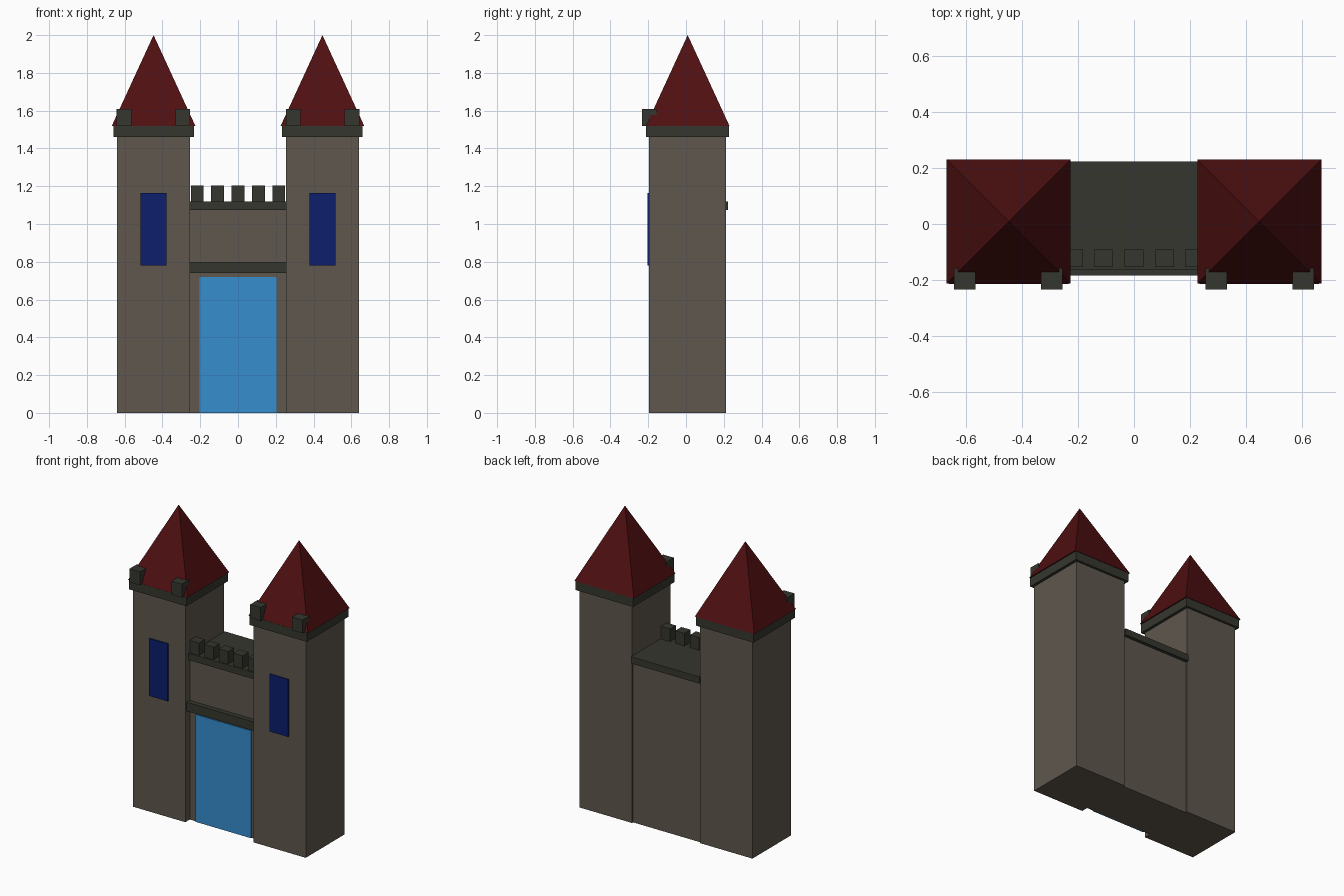
import bpy
import bmesh
from math import pi, sqrt
from mathutils import Matrix

cube = bpy.data.objects.get("Cube")
if cube:
    bpy.data.objects.remove(cube, do_unlink=True)


def material(name, color):
    mat = bpy.data.materials.new(name)
    mat.use_nodes = True
    rgba = (*color, 1)
    mat.diffuse_color = rgba
    bsdf = next(n for n in mat.node_tree.nodes if n.type == 'BSDF_PRINCIPLED')
    bsdf.inputs["Base Color"].default_value = rgba
    bsdf.inputs["Roughness"].default_value = 0.9
    return mat


STONE = material("warm grey stone", (0.115, 0.095, 0.077))
TRIM = material("dark stone trim", (0.037, 0.037, 0.028))
ROOF = material("deep red roof", (0.08, 0.005, 0.006))
DOOR = material("sky blue door", (0.037, 0.27, 0.62))
GLASS = material("navy window", (0.004, 0.013, 0.15))


def finish(name, bm, mat):
    mesh = bpy.data.meshes.new(name)
    bm.to_mesh(mesh)
    bm.free()
    mesh.materials.append(mat)
    obj = bpy.data.objects.new(name, mesh)
    bpy.context.collection.objects.link(obj)
    return obj


def box(name, mat, x, y, z):
    """Box from (min, max) ranges along each axis."""
    bm = bmesh.new()
    bmesh.ops.create_cube(bm, size=1)
    ranges = (x, y, z)
    bmesh.ops.scale(bm, vec=[b - a for a, b in ranges], verts=bm.verts)
    bmesh.ops.translate(bm, vec=[(a + b) / 2 for a, b in ranges], verts=bm.verts)
    return finish(name, bm, mat)


def centred(c, half):
    return (c - half, c + half)


def pyramid(name, mat, x, y, half, z):
    """Square pyramid with sides parallel to the axes."""
    bm = bmesh.new()
    bmesh.ops.create_cone(bm, cap_ends=True, segments=4, radius1=half * sqrt(2),
                          radius2=0, depth=z[1] - z[0])
    bmesh.ops.rotate(bm, verts=bm.verts, cent=(0, 0, 0),
                     matrix=Matrix.Rotation(pi / 4, 3, 'Z'))
    bmesh.ops.translate(bm, vec=(x, y, sum(z) / 2), verts=bm.verts)
    return finish(name, bm, mat)


TOWER_X, TOWER_Y = 0.447, 0.007

# Twin towers
for side, s in (("left", 1), ("right", -1)):
    x = s * TOWER_X
    box(side + "_tower", STONE, centred(x, 0.194), centred(TOWER_Y, 0.204), (0, 1.46))
    box(side + "_tower_cornice", TRIM, centred(x, 0.213), centred(TOWER_Y, 0.22), (1.46, 1.52))
    pyramid(side + "_tower_roof", ROOF, x, TOWER_Y + 0.002, 0.221, (1.52, 2.0))
    box(side + "_tower_window", GLASS, centred(x, 0.069), (-0.205, -0.197), (0.78, 1.165))
    for place, dx in (("inner", -0.154), ("outer", 0.156)):
        box(f"{side}_tower_{place}_merlon", TRIM, centred(s * (TOWER_X + dx), 0.039),
            (-0.233, -0.157), (1.52, 1.61))

# Gate wall between the towers
box("gate_wall", STONE, (-0.254, 0.254), (-0.15, 0.2), (0, 1.075))
box("walkway", TRIM, (-0.254, 0.254), (-0.162, 0.222), (1.075, 1.12))
box("lintel", TRIM, (-0.254, 0.254), (-0.183, -0.14), (0.74, 0.80))
box("gate_door", DOOR, (-0.205, 0.205), (-0.157, -0.149), (0, 0.72))

# Battlements on the wall
for i in range(5):
    box(f"wall_merlon_{i + 1}", TRIM, centred((i - 2) * 0.108, 0.034),
        (-0.154, -0.09), (1.12, 1.205))
